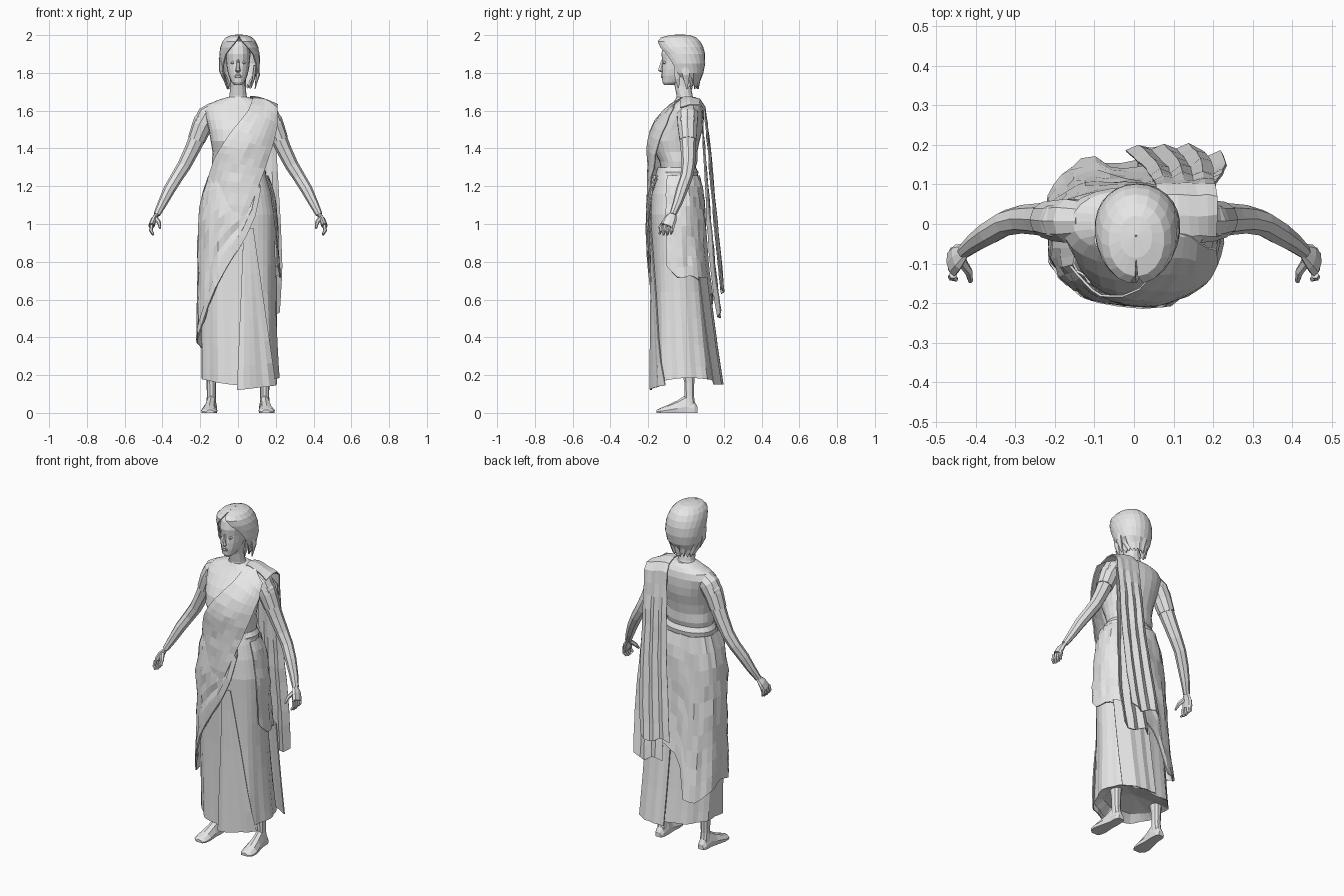
import bpy, bmesh, math, random
from mathutils import Vector

random.seed(4)
grey = bpy.data.materials.new("plain_grey")
grey.diffuse_color = (0.8, 0.8, 0.8, 1)


def lerp_table(table, t):
    """Piecewise-linear lookup; each row is (key, values...)."""
    if t <= table[0][0]:
        return table[0][1:]
    for a, b in zip(table, table[1:]):
        if t <= b[0]:
            f = (t - a[0]) / (b[0] - a[0])
            return [u + (v - u) * f for u, v in zip(a[1:], b[1:])]
    return table[-1][1:]


def grid(name, rows, closed=False, cap=False, thick=0.0):
    """Skin a list of point rows; closed rows make a tube, cap fills the ends."""
    bm = bmesh.new()
    vs = [[bm.verts.new(p) for p in r] for r in rows]
    n = len(rows[0])
    for a, b in zip(vs, vs[1:]):
        for i in range(n if closed else n - 1):
            j = (i + 1) % n
            bm.faces.new((a[i], a[j], b[j], b[i]))
    if cap:
        bm.faces.new(vs[0])
        bm.faces.new(vs[-1])
    bmesh.ops.recalc_face_normals(bm, faces=bm.faces)
    me = bpy.data.meshes.new(name)
    bm.to_mesh(me)
    bm.free()
    me.materials.append(grey)
    ob = bpy.data.objects.new(name, me)
    bpy.context.collection.objects.link(ob)
    if thick:
        m = ob.modifiers.new("cloth_thickness", 'SOLIDIFY')
        m.thickness, m.offset = thick, 0
    return ob


def oval(a, z, cx, rx, yf, yb, p=2.3):
    """Point at angle a on a rounded section between front yf and back yb."""
    c, s = math.cos(a), math.sin(a)
    return Vector((cx + rx * math.copysign(abs(c) ** (2 / p), c),
                   (yf + yb) / 2 + (yb - yf) / 2 * math.copysign(abs(s) ** (2 / p), s), z))


def body(name, table, n, p=2.2):
    rows = [[oval(math.tau * i / n, r[0], *r[1:], p) for i in range(n)] for r in table]
    return grid(name, rows, True, True)


def limb(name, pts, n=8, flat=1.0, side=1):
    """Tube through (x, y, z, radius) points, narrowed sideways by flat."""
    P = [Vector(p[:3]) for p in pts]
    rows = []
    for i, p in enumerate(pts):
        d = (P[min(i + 1, len(P) - 1)] - P[max(i - 1, 0)]).normalized()
        v = (Vector((0, 1, 0)) - d * d.y).normalized()
        u = v.cross(d)
        row = [P[i] + p[3] * (u * flat * math.cos(math.tau * k / n) + v * math.sin(math.tau * k / n))
               for k in range(n)]
        rows.append([Vector((q.x * side, q.y, q.z)) for q in row])
    return grid(name, rows, True, True)


# ---- skirt: z, centre x, half width, front y, back y
SKIRT = [(0.14, .01, .205, -.175, .165), (0.35, .005, .2, -.175, .14), (0.6, 0, .195, -.175, .115),
         (0.85, 0, .196, -.18, .095), (1.05, 0, .196, -.188, .09), (1.2, 0, .168, -.178, .075),
         (1.3, 0, .128, -.15, .048)]


def skirt_pt(a, z, off=0.0, jit=0.0):
    cx, rx, yf, yb = lerp_table(SKIRT, z)
    fold = .008 * max(0, 1 - z / 1.0) * math.cos(9 * a) + random.uniform(-jit, jit)
    e = off + fold
    return oval(a, z, cx, rx + e, yf - e, yb + e)


N = 36
rows = []
for z in (1.3, 1.24, 1.16, 1.05, .92, .78, .64, .5, .36, .24, .16):
    row = []
    for i in range(N):
        a = math.tau * i / N
        p = skirt_pt(a, z)
        if z < .2:
            p.z += .025 * abs(math.cos(a)) + .015 * min(0, math.sin(a))
        row.append(p)
    rows.append(row)
# recessed underside of the skirt
for k, z in ((.8, .2), (.02, .23)):
    rows.append([Vector((q.x * k, q.y * k, z)) for q in rows[10]])
grid("skirt", rows, True, True)

# ---- front pleat fanning out toward the hem
rows = []
for j in range(8):
    t = j / 7
    z = .98 - .86 * t
    row = []
    for i in range(7):
        x = .03 - .035 * t + (.05 + .155 * t) * i / 6
        a = -math.pi / 2 + math.asin(max(-1, min(1, x / .235)))
        q = skirt_pt(a, z, .004)
        row.append(Vector((x, q.y - .004 - .003 * t * (i % 2), z + .025 * t * i / 6)))
    rows.append(row)
grid("front_pleat", rows, thick=.006)

# ---- outer wrap: hem height by angle, from the left side round the back to the front
HEM = [(-20, .78), (0, .71), (20, .73), (60, .66), (88, .6), (102, .54), (110, .33), (130, .31), (150, .36),
       (180, .41), (200, .39), (225, .55), (250, .72), (270, .86), (290, 1.03), (306, 1.2)]
cols = 38
angles = [-20 + 326 * i / (cols - 1) for i in range(cols)]
rows = []
for j in range(11):
    t = j / 10
    row = []
    for a in angles:
        lo = lerp_table(HEM, a)[0]
        z = 1.255 + (lo - 1.255) * t
        flare = .02 * t * t * max(0, 1 - abs(a - 135) / 45)
        row.append(skirt_pt(math.radians(a), z, .01 + .013 * t * t + flare, .006))
    rows.append(row)
grid("outer_wrap", rows, thick=.006)

# ---- torso, waist rolls, neck
body("torso", [(1.2, 0, .15, -.14, .06), (1.25, 0, .147, -.145, .062), (1.275, 0, .15, -.15, .066),
               (1.3, 0, .134, -.135, .052), (1.33, 0, .138, -.14, .06), (1.38, 0, .135, -.165, .06),
               (1.44, 0, .145, -.188, .072), (1.5, 0, .155, -.175, .088), (1.55, 0, .168, -.145, .094),
               (1.6, 0, .18, -.105, .094), (1.635, 0, .155, -.075, .086), (1.655, 0, .11, -.06, .072),
               (1.672, 0, .055, -.05, .05)], 24)
body("neck", [(1.64, 0, .06, -.05, .055), (1.68, 0, .045, -.05, .035), (1.73, 0, .041, -.06, .025),
              (1.79, 0, .043, -.08, .03)], 12)

# ---- sash crossing the chest to the left shoulder
CLOTH = [(1.0, -.198), (1.1, -.207), (1.2, -.203), (1.3, -.2), (1.42, -.207), (1.5, -.188), (1.56, -.158),
         (1.6, -.12), (1.64, -.075), (1.67, -.02)]
EDGES = [(0, .08, 1.668, .208, 1.615), (.15, .055, 1.6, .21, 1.53), (.35, -.05, 1.47, .185, 1.42),
         (.6, -.125, 1.35, .145, 1.3), (.8, -.165, 1.22, .105, 1.19), (1, -.185, 1.04, .04, 1.03)]
rows = []
for j in range(14):
    ix, iz, ox, oz = lerp_table(EDGES, j / 13)
    row = []
    for i in range(9):
        f = i / 8
        x, z = ix + (ox - ix) * f, iz + (oz - iz) * f
        z += .018 * math.sin(math.pi * f) * max(0, 1 - j / 4)
        w = .235 if x > .02 else .21
        y = lerp_table(CLOTH, z)[0] * math.sqrt(max(.03, 1 - ((x - .02) / w) ** 2))
        row.append(Vector((x, y + random.uniform(-.003, .003), z)))
    rows.append(row)
grid("chest_sash", rows, thick=.006)

# ---- border running down the diagonal edge of the cloth
rows = []
for j in range(9):
    a = math.radians(304 - 100 * j / 8)
    z = lerp_table(HEM, math.degrees(a))[0]
    rows.append([skirt_pt(a - k * .09, z + k * .03, .027) for k in (0, 1)])
grid("wrap_border", rows, thick=.006)


# ---- cloth falling from the shoulder down the back, in two folded layers
def back_fall(name, path, folds, amp):
    """path rows: t, y, z, left x, right x"""
    rows = []
    for j in range(15):
        t = j / 14
        y, z, x0, x1 = lerp_table(path, t)
        row = []
        for i in range(folds):
            f = i / (folds - 1)
            e = amp * max(0, min(1, t * 2 - .2)) * (1 if i % 2 else -1)
            drop = -.055 * f * f * max(0, 1 - t * 3)
            row.append(Vector((x0 + (x1 - x0) * f, y + e + random.uniform(-.003, .003),
                               z + drop + .02 * t * math.sin(f * 7))))
        rows.append(row)
    grid(name, rows, thick=.006)


back_fall("back_fall_outer",
          [(0, -.03, 1.67, .075, .207), (.07, .02, 1.674, .065, .21), (.14, .07, 1.66, .06, .21),
           (.21, .1, 1.62, .055, .205), (.4, .12, 1.42, .045, .2), (.65, .147, 1.12, .03, .2),
           (.85, .172, .85, .0, .19), (1, .192, .65, -.02, .17)], 7, .007)
back_fall("back_fall_inner",
          [(0, .085, 1.6, .08, .2), (.3, .1, 1.35, .07, .205), (.6, .122, 1.0, .06, .225),
           (.8, .145, .75, .05, .234), (1, .175, .52, .04, .22)], 6, .009)
# trailing tail of the skirt
rows = [[Vector((.01 + .195 * i / 6, lerp_table(SKIRT, z)[3] + .01 + .024 * (1 - z / .75) + .003 * (-1) ** i
                 - .05 * (i / 6) ** 4, z)) for i in range(7)] for z in (.72, .55, .35, .15)]
grid("skirt_tail", rows, thick=.006)

# ---- head and face
body("head", [(1.735, 0, .018, -.115, -.07), (1.75, 0, .035, -.125, -.03), (1.785, 0, .05, -.128, .01),
              (1.82, 0, .058, -.128, .04), (1.86, 0, .063, -.125, .06), (1.9, 0, .066, -.13, .065),
              (1.94, 0, .06, -.122, .055), (1.97, 0, .04, -.095, .03)], 16)
body("nose", [(1.803, 0, .008, -.134, -.115), (1.812, 0, .015, -.15, -.115), (1.825, 0, .01, -.147, -.115),
              (1.87, 0, .006, -.13, -.115)], 6)
body("lips", [(1.772, 0, .012, -.128, -.11), (1.779, 0, .02, -.133, -.11), (1.785, 0, .019, -.13, -.11),
              (1.79, 0, .016, -.133, -.11), (1.796, 0, .008, -.128, -.11)], 8)
for s in (-1, 1):
    body("eyelid", [(1.846, s * .027, .006, -.119, -.1), (1.853, s * .027, .014, -.123, -.1),
                    (1.862, s * .027, .006, -.119, -.1)], 8)

# ---- hair: z, centre x, half width, front y, back y, half opening at the front in degrees
HAIR = [(2.0, .005, .002, -.032, -.028, 0), (1.996, .005, .04, -.085, .02, 0), (1.985, .006, .068, -.13, .05, 2),
        (1.965, .006, .085, -.148, .072, 10), (1.935, .007, .097, -.143, .088, 25), (1.9, .008, .103, -.128, .097, 42),
        (1.85, .009, .104, -.11, .098, 54), (1.8, .008, .094, -.095, .088, 66), (1.76, .006, .076, -.075, .073, 78),
        (1.72, .004, .06, -.045, .064, 92)]
rows = []
for k, (z, cx, rx, yf, yb, gap) in enumerate(HAIR):
    row = []
    for i in range(19):
        a = math.radians(-90 + gap + (360 - 2 * gap) * i / 18)
        p = oval(a, z, cx, rx, yf, yb, 2.1)
        if k >= 8:  # ragged ends
            p.z += random.uniform(-.012, .012) + (.015 if i % 2 else 0)
        row.append(p)
    rows.append(row)
grid("hair", rows, thick=.008)
# loose side locks
limb("hair_lock", [(.1, -.01, 1.86, .02), (.105, .0, 1.79, .022), (.09, .005, 1.715, .004)], 6, .5)
limb("hair_lock", [(.09, -.05, 1.84, .016), (.082, -.045, 1.77, .016), (.07, -.04, 1.72, .003)], 6, .5)
limb("hair_lock", [(.092, -.04, 1.88, .02), (.09, -.035, 1.81, .02), (.07, -.03, 1.75, .004)], 6, .5, -1)

# ---- arms, sleeves, hands, legs and feet on both sides
for s in (-1, 1):
    limb("arm", [(.15, .008, 1.575, .056), (.185, .008, 1.54, .053), (.213, .01, 1.46, .045),
                 (.245, .012, 1.39, .04), (.285, .012, 1.31, .036), (.323, .003, 1.25, .033),
                 (.365, -.022, 1.18, .031), (.4, -.045, 1.11, .025), (.43, -.07, 1.05, .018)], side=s)
    limb("sleeve", [(.12, .008, 1.6, .05), (.16, .008, 1.572, .058), (.19, .008, 1.52, .054),
                    (.22, .011, 1.445, .047)], 10, side=s)
    limb("palm", [(.427, -.068, 1.055, .019), (.446, -.083, 1.025, .034), (.458, -.098, .99, .037)],
         8, .45, s)
    for k in range(4):
        y = -.128 + .02 * k
        limb("finger", [(.457, y, .995, .0105), (.461, y - .006, .965, .0095),
                        (.449, y - .012, .938 + .006 * abs(k - 1.5), .006)], 6, 1, s)
    limb("thumb", [(.435, -.095, 1.03, .013), (.418, -.12, 1.007, .011), (.413, -.145, .978, .006)], 6, 1, s)
    x = s * .141
    body("leg", [(.03, x, .027, -.005, .052), (.09, x, .024, -.008, .043), (.16, x, .025, -.01, .045),
                 (.25, x, .034, -.03, .055)], 10)
    # foot sections from heel to toe: y, half width, height, outward shift
    rows = []
    for y, w, h, o in ((.062, .018, .03, 0), (.045, .028, .06, 0), (0, .03, .095, 0), (-.045, .034, .066, .006),
                       (-.1, .043, .04, .011), (-.135, .04, .026, .012), (-.155, .022, .016, .008)):
        rows.append([Vector((x + s * o + w * u, y, h * v)) for u, v in
                     ((-.95, 0), (.95, 0), (1, .35), (.6, .85), (0, 1), (-.6, .85), (-1, .35))])
    grid("foot", rows, True, True)
